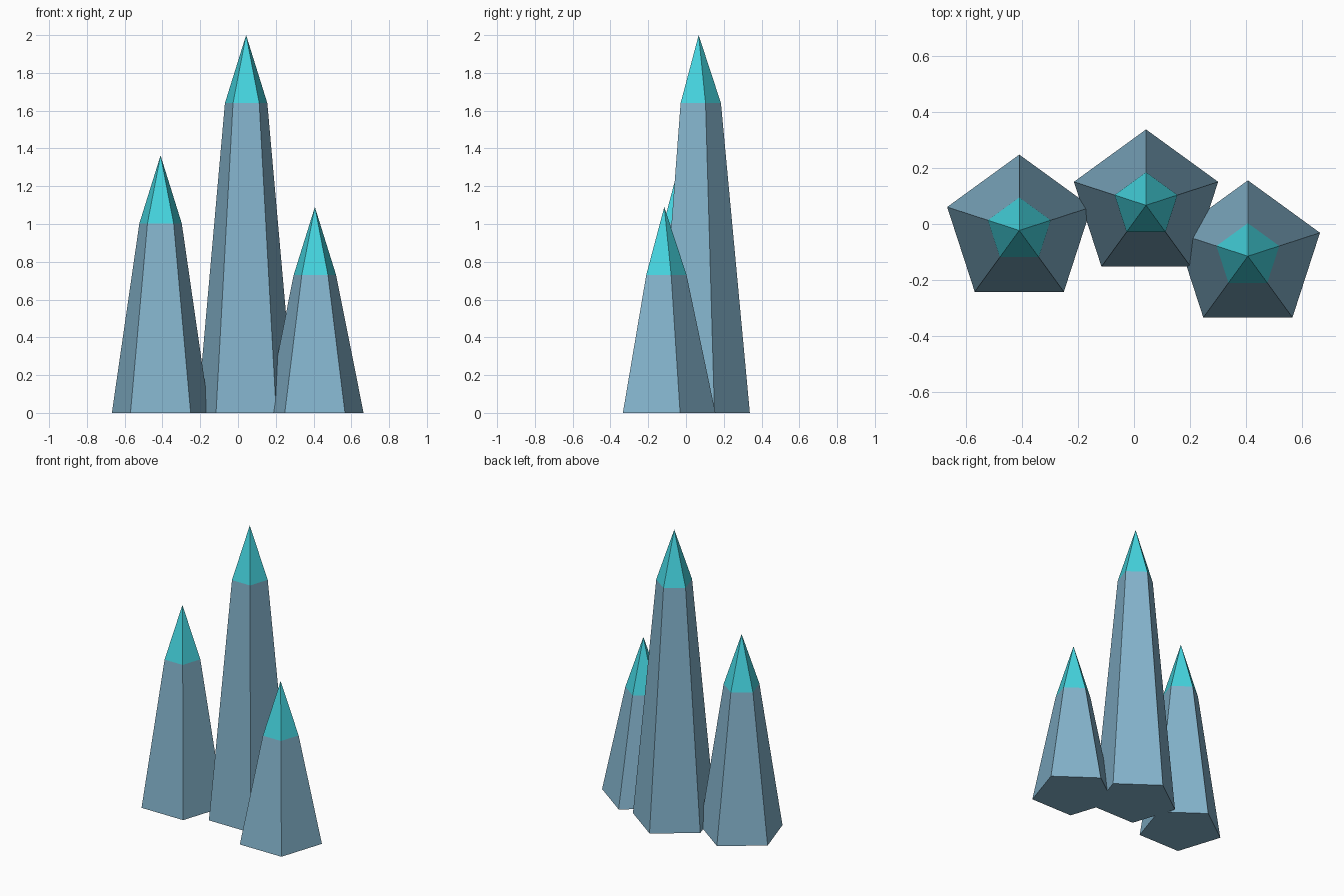
import bpy, bmesh
from math import pi, sin, cos

if "Cube" in bpy.data.objects:
    bpy.data.objects.remove(bpy.data.objects["Cube"])

def material(name, color):
    m = bpy.data.materials.new(name)
    m.diffuse_color = (*color, 1)
    m.use_nodes = True
    m.node_tree.nodes["Principled BSDF"].inputs["Base Color"].default_value = m.diffuse_color
    return m

stone = material("pale_blue", (0.23, 0.45, 0.60))
glow = material("turquoise", (0.06, 0.66, 0.74))

SIDES, BASE_R, NECK_R, TIP_H = 5, 0.271, 0.118, 0.36

def ring(bm, r, z):
    # pentagon with one corner pointing to the back (+y)
    angles = [pi / 2 + 2 * pi * i / SIDES for i in range(SIDES)]
    return [bm.verts.new((r * cos(a), r * sin(a), z)) for a in angles]

def finish(bm, name, loc, mat):
    mesh = bpy.data.meshes.new(name)
    bm.to_mesh(mesh)
    bm.free()
    mesh.materials.append(mat)
    ob = bpy.data.objects.new(name, mesh)
    ob.location = loc
    bpy.context.collection.objects.link(ob)

def crystal(name, x, y, height):
    neck = height - TIP_H
    # tapered shaft with closed bottom
    bm = bmesh.new()
    low, high = ring(bm, BASE_R, 0), ring(bm, NECK_R, neck)
    bm.faces.new(low[::-1])
    for i in range(SIDES):
        j = (i + 1) % SIDES
        bm.faces.new((low[i], low[j], high[j], high[i]))
    finish(bm, name + "_shaft", (x, y, 0), stone)
    # pointed tip
    bm = bmesh.new()
    rim, apex = ring(bm, NECK_R, 0), bm.verts.new((0, 0, TIP_H))
    for i in range(SIDES):
        bm.faces.new((rim[i], rim[(i + 1) % SIDES], apex))
    finish(bm, name + "_tip", (x, y, neck), glow)

crystal("middle_crystal", 0.043, 0.067, 2.0)
crystal("left_crystal", -0.41, -0.023, 1.363)
crystal("right_crystal", 0.407, -0.115, 1.09)
